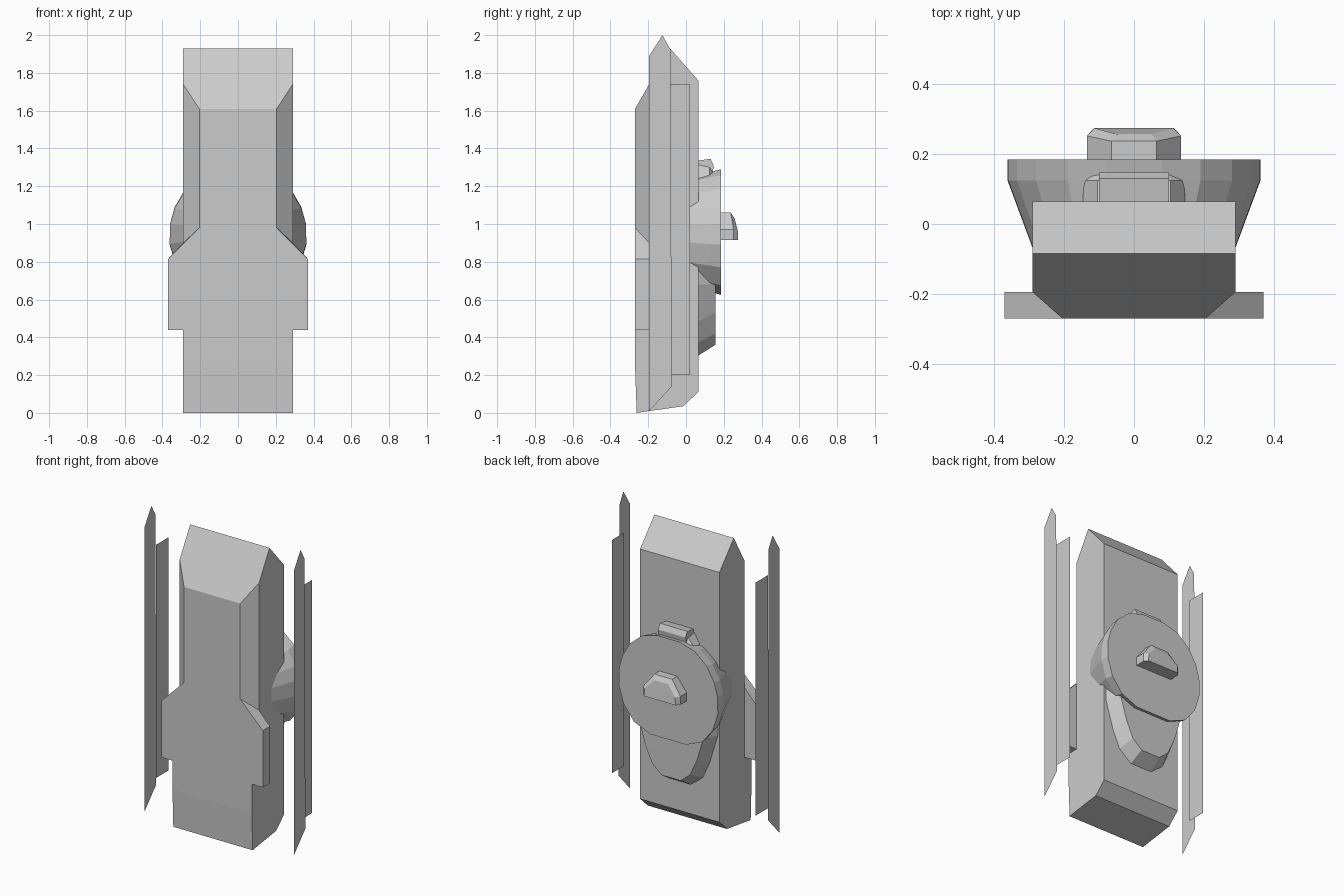
import bpy, bmesh

if "Cube" in bpy.data.objects:
    bpy.data.objects.remove(bpy.data.objects["Cube"])


def finish(name, bm):
    bmesh.ops.recalc_face_normals(bm, faces=bm.faces)
    me = bpy.data.meshes.new(name)
    bm.to_mesh(me)
    bm.free()
    ob = bpy.data.objects.new(name, me)
    bpy.context.collection.objects.link(ob)
    return ob


def loft(rings, start_cap=True):
    """Skin rings of equal point count and cap the ends."""
    bm = bmesh.new()
    vs = [[bm.verts.new(p) for p in r] for r in rings]
    n = len(rings[0])
    for a, b in zip(vs, vs[1:]):
        for i in range(n):
            j = (i + 1) % n
            bm.faces.new((a[i], a[j], b[j], b[i]))
    if start_cap:
        bm.faces.new(vs[0])
    bm.faces.new(vs[-1])
    return bm


def ring(half, y):
    """Mirror a half outline of (x, z) points into a closed ring at depth y."""
    return [(x, y, z) for x, z in half] + [(-x, y, z) for x, z in reversed(half)]


def scaled(half, sx, sz, cz):
    return [(x * sx, cz + (z - cz) * sz) for x, z in half]


# main body: side profile (y, z) extruded across x
core = [(-.195, .01), (-.015, .035), (.065, .11), (.065, 1.76), (-.085, 1.93), (-.195, 1.74)]
finish("body", loft([[(x, y, z) for y, z in core] for x in (-.29, .29)]))

# front plate with wide shoulders and chamfered upper edges
back = [(.29, .01), (.29, .44), (.37, .44), (.37, .815), (.29, .9), (.29, 1.74)]
front = [(.29, .003), (.29, .44), (.37, .44), (.37, .815), (.205, .98), (.205, 1.61)]
bm = loft([ring(back, -.195), ring(front, -.27)])
bmesh.ops.bisect_plane(bm, geom=bm.verts[:] + bm.edges[:] + bm.faces[:],
                       plane_co=(0, 0, .25), plane_no=(0, 0, 1))
for v in bm.verts:
    if v.co.z < .1 and v.co.y < -.25:
        v.co.y, v.co.z = -.261, 0
finish("front_plate", bm)

# thin floating side panels
outer = [(-.195, .01), (-.075, .14), (-.083, 1.925), (-.125, 2.0), (-.195, 1.89)]
inner = [(-.105, .2), (.022, .2), (.022, 1.74), (-.105, 1.74)]
for side, s in (("left", -1), ("right", 1)):
    for label, x, prof in (("outer", .545, outer), ("inner", .525, inner)):
        bm = bmesh.new()
        bm.faces.new([bm.verts.new((s * x, y, z)) for y, z in prof])
        finish(f"{label}_panel_{side}", bm)

# round pod on the back, tapering into the body
disc = [(.13, .625), (.25, .675), (.325, .77), (.362, .89), (.36, 1.0), (.335, 1.09),
        (.28, 1.185), (.19, 1.26), (.08, 1.29)]
finish("back_pod", loft([ring(scaled(disc, .8, .8, .97), -.07),
                         ring(scaled(disc, 1, .95, .97), .125),
                         ring(disc, .185)]))

# tongue below the pod
chin_base = [(.08, .30), (.17, .37), (.22, .48), (.28, .68), (.28, .8)]
chin_face = [(.07, .36), (.14, .42), (.19, .53), (.235, .68), (.235, .8)]
finish("pod_tongue", loft([ring(chin_base, .06), ring(chin_face, .155)]))

# neck and latch on top of the pod
finish("pod_neck", loft([ring([(.15, 1.15), (.145, 1.25), (.105, 1.315)], .06),
                         ring([(.15, 1.15), (.145, 1.25), (.105, 1.30)], .125),
                         ring([(.14, 1.15), (.135, 1.24), (.1, 1.265)], .145)]))
latch = [(.06, 1.27), (.06, 1.335), (.13, 1.345), (.147, 1.31), (.14, 1.26)]
finish("latch", loft([[(x, y, z) for y, z in latch] for x in (-.1, .1)]))

# handle on the pod face
grip = [(.135, .915), (.135, .97), (.065, 1.06)]
cap = [(.115, .915), (.112, .965), (.05, 1.03)]
edge = ring(grip, .252)
edge = [(x, .237 if z > 1 else y, z) for x, y, z in edge]
tip = [(x, .257 if z > 1 else y, z) for x, y, z in ring(cap, .274)]
finish("handle", loft([ring(grip, .18), edge, tip]))
